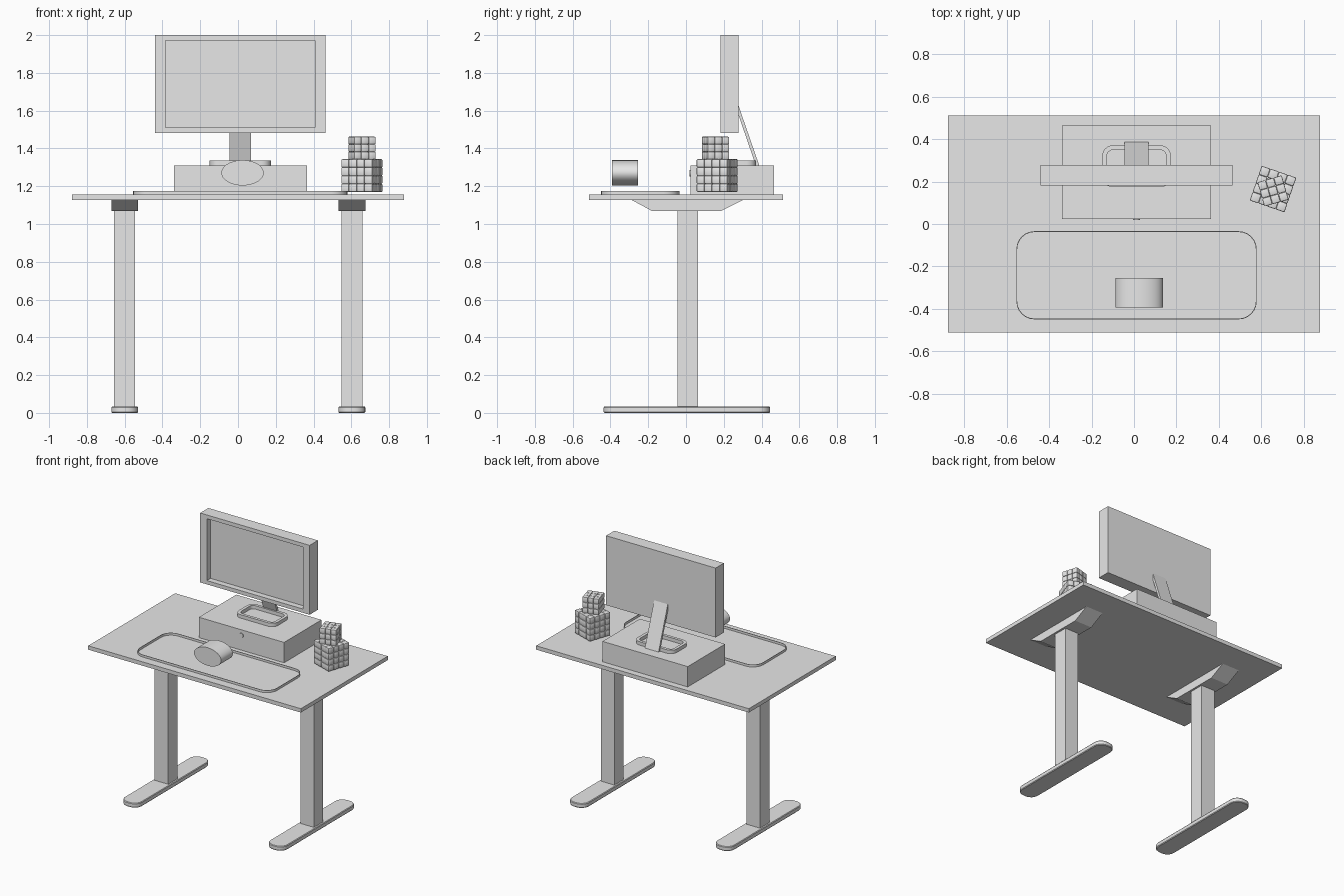
import bpy, bmesh, math
from mathutils import Matrix, Vector

if "Cube" in bpy.data.objects:
    bpy.data.objects.remove(bpy.data.objects["Cube"])

mat = bpy.data.materials.new("plain_grey")
mat.diffuse_color = (0.8, 0.8, 0.8, 1)
mat.use_nodes = True
mat.node_tree.nodes["Principled BSDF"].inputs["Base Color"].default_value = mat.diffuse_color


def finish(name, bm, smooth=False):
    bmesh.ops.recalc_face_normals(bm, faces=bm.faces)
    me = bpy.data.meshes.new(name)
    bm.to_mesh(me)
    bm.free()
    me.materials.append(mat)
    ob = bpy.data.objects.new(name, me)
    bpy.context.collection.objects.link(ob)
    if smooth:
        bpy.context.view_layer.objects.active = ob
        ob.select_set(True)
        bpy.ops.object.shade_smooth_by_angle(angle=math.radians(35))
        ob.select_set(False)
    return ob


def box(name, x0, x1, y0, y1, z0, z1):
    bm = bmesh.new()
    c = Vector(((x0 + x1) / 2, (y0 + y1) / 2, (z0 + z1) / 2))
    bmesh.ops.create_cube(bm, size=1, matrix=Matrix.Translation(c) @
                          Matrix.Diagonal((x1 - x0, y1 - y0, z1 - z0, 1)))
    return finish(name, bm)


def loft(name, loops, ring=False, smooth=False):
    """Skin a list of point loops; cap the ends, or join last to first."""
    bm = bmesh.new()
    rows = [[bm.verts.new(p) for p in loop] for loop in loops]
    pairs = list(zip(rows, rows[1:])) + ([(rows[-1], rows[0])] if ring else [])
    for a, b in pairs:
        for i in range(len(a)):
            j = (i + 1) % len(a)
            bm.faces.new((a[i], a[j], b[j], b[i]))
    if not ring:
        bm.faces.new(rows[0])
        bm.faces.new(rows[-1])
    return finish(name, bm, smooth)


def round_rect(x0, x1, y0, y1, r, z, n=6):
    pts = []
    for k, (cx, cy) in enumerate([(x1 - r, y1 - r), (x0 + r, y1 - r),
                                  (x0 + r, y0 + r), (x1 - r, y0 + r)]):
        for i in range(n + 1):
            a = math.pi / 2 * (k + i / n)
            pts.append((cx + r * math.cos(a), cy + r * math.sin(a), z))
    return pts


def rim(name, x0, x1, y0, y1, r, w, z0, z1):
    """Hollow rounded-rectangle frame of wall width w."""
    outer = (x0, x1, y0, y1, r)
    inner = (x0 + w, x1 - w, y0 + w, y1 - w, r - w)
    loft(name, [round_rect(*outer, z0), round_rect(*outer, z1),
                round_rect(*inner, z1), round_rect(*inner, z0)], True, True)


def rod(name, x, y0, y1, z, rx, rz, n):
    """Elliptic cylinder lying along y."""
    loops = [[(x + rx * math.cos(t), y, z + rz * math.sin(t))
              for t in (2 * math.pi * i / n for i in range(n))] for y in (y0, y1)]
    loft(name, loops, smooth=True)


def puzzle_cube(name, n, size, x, y, z0, angle):
    """Twisty cube made of the outer layer of small bevelled cubes."""
    bm = bmesh.new()
    s = size / n
    for i in range(n):
        for j in range(n):
            for k in range(n):
                if any(v in (0, n - 1) for v in (i, j, k)):
                    p = [(v - (n - 1) / 2) * s for v in (i, j, k)]
                    bmesh.ops.create_cube(bm, size=s, matrix=Matrix.Translation(p))
    bmesh.ops.bevel(bm, geom=bm.edges[:], offset=0.005, segments=2,
                    profile=0.5, affect='EDGES')
    bmesh.ops.transform(bm, verts=bm.verts, matrix=Matrix.Translation(
        (x, y, z0 + size / 2)) @ Matrix.Rotation(math.radians(angle), 4, 'Z'))
    finish(name, bm, True)


# Desk: top, legs, brackets and feet
box("desk_top", -0.878, 0.878, -0.513, 0.513, 1.128, 1.157)
for side, cx in (("left", -0.6), ("right", 0.603)):
    box(side + "_leg", cx - 0.056, cx + 0.056, -0.046, 0.064, 0.03, 1.07)
    prof = [(-0.293, 1.13), (-0.18, 1.069), (0.185, 1.069), (0.307, 1.13)]
    loft(side + "_bracket", [[(x, y, z) for y, z in prof]
                             for x in (cx - 0.071, cx + 0.071)])
    foot = (cx - 0.071, cx + 0.071, -0.436, 0.445, 0.06)
    small = (cx - 0.067, cx + 0.067, -0.432, 0.441, 0.056)
    loft(side + "_foot", [round_rect(*small, 0), round_rect(*foot, 0.005),
                          round_rect(*foot, 0.029), round_rect(*small, 0.034)],
         smooth=True)

# Desk pad outline rim
rim("desk_pad", -0.555, 0.579, -0.45, -0.034, 0.085, 0.004, 1.156, 1.174)

# Mouse-like oval drum
rod("oval_drum", 0.024, -0.393, -0.255, 1.271, 0.112, 0.067, 64)

# Riser box with a small knob
box("riser_box", -0.34, 0.364, 0.024, 0.465, 1.156, 1.309)
rod("riser_knob", 0.012, 0.018, 0.03, 1.268, 0.017, 0.017, 20)

# Monitor stand: ring base and slanted neck
rim("stand_base", -0.15, 0.174, 0.174, 0.371, 0.05, 0.022, 1.308, 1.335)
neck = [(0.27, 1.60), (0.277, 1.63), (0.388, 1.309), (0.37, 1.309)]
loft("stand_neck", [[(x, y, z) for y, z in neck] for x in (-0.045, 0.068)])


# Monitor with recessed screen
def rect(x0, x1, z0, z1, y):
    return [(x0, y, z0), (x1, y, z0), (x1, y, z1), (x0, y, z1)]


frame = (-0.44, 0.464, 1.482, 2.0)
screen = (-0.385, 0.408, 1.51, 1.972)
loft("monitor", [rect(*frame, 0.279), rect(*frame, 0.182),
                 rect(*screen, 0.182), rect(*screen, 0.226)])

# Stacked puzzle cubes
puzzle_cube("large_puzzle_cube", 4, 0.173, 0.656, 0.165, 1.17, -19)
puzzle_cube("small_puzzle_cube", 3, 0.119, 0.656, 0.156, 1.343, 16)
